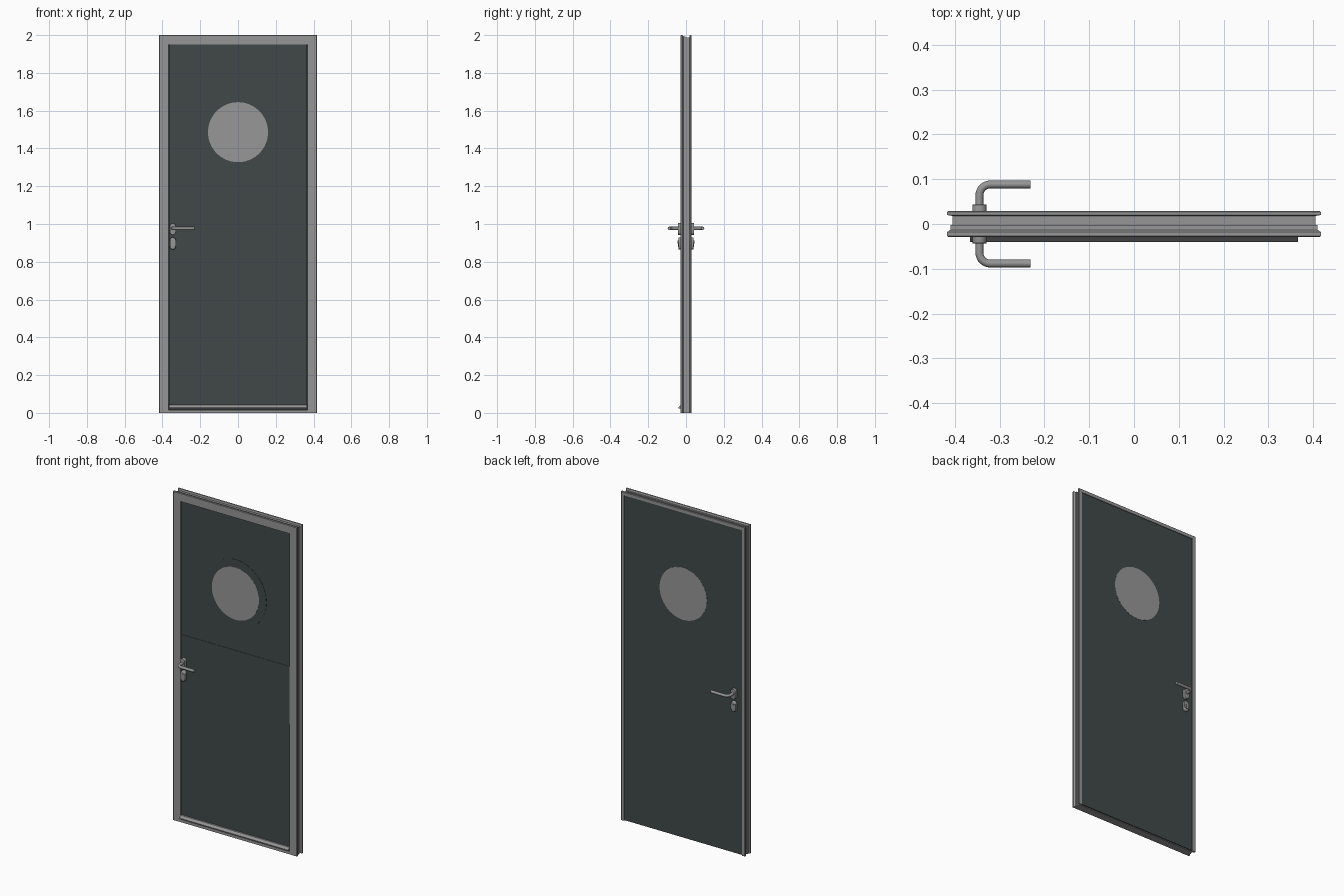
import bpy, bmesh, math

if "Cube" in bpy.data.objects:
    bpy.data.objects.remove(bpy.data.objects["Cube"])

W, H = 0.417, 2.0          # half width and height of the frame
HX, HZ = -0.345, 0.977     # lever handle axis
GZ = 1.486                 # porthole centre height


def material(name, rgb):
    m = bpy.data.materials.new(name)
    m.diffuse_color = (*rgb, 1)
    m.use_nodes = True
    m.node_tree.nodes["Principled BSDF"].inputs["Base Color"].default_value = m.diffuse_color
    return m


GREY = material("satin grey metal", (0.305, 0.305, 0.305))
DARK = material("anthracite panel", (0.053, 0.064, 0.065))
GLASS = material("grey glass", (0.31, 0.31, 0.31))


def finish(name, bm, mat, smooth=False):
    bmesh.ops.recalc_face_normals(bm, faces=bm.faces[:])
    me = bpy.data.meshes.new(name)
    bm.to_mesh(me)
    bm.free()
    me.materials.append(mat)
    ob = bpy.data.objects.new(name, me)
    bpy.context.collection.objects.link(ob)
    if smooth:
        bpy.ops.object.select_all(action='DESELECT')
        ob.select_set(True)
        bpy.context.view_layer.objects.active = ob
        bpy.ops.object.shade_smooth_by_angle(angle=math.radians(35))
    return ob


def box(name, x, y, z, mat):
    bm = bmesh.new()
    bmesh.ops.create_cube(bm, size=1)
    for v in bm.verts:
        v.co = [lo + (c + 0.5) * (hi - lo) for c, (lo, hi) in zip(v.co, (x, y, z))]
    return finish(name, bm, mat)


def extrude_y(name, outline, y0, y1, mat, dome=0.0):
    """Solid from an x-z outline between y0 and y1, with an optional rounded outer rim."""
    bm = bmesh.new()
    rings = [[bm.verts.new((x, y, z)) for x, z in outline] for y in (y0, y1)]
    n = len(outline)
    for i in range(n):
        j = (i + 1) % n
        bm.faces.new((rings[0][i], rings[0][j], rings[1][j], rings[1][i]))
    bm.faces.new(rings[0])
    top = bm.faces.new(rings[1])
    if dome:
        bmesh.ops.bevel(bm, geom=list(top.edges), offset=dome, segments=3,
                        profile=0.5, affect='EDGES')
    return finish(name, bm, mat, True)


def circle(cx, cz, r, n=64):
    return [(cx + r * math.cos(2 * math.pi * i / n),
             cz + r * math.sin(2 * math.pi * i / n)) for i in range(n)]


def stadium(cx, cz, r, half, n=12):
    """Upright oval: two half circles joined by straight sides."""
    pts = []
    for start, dz in ((0, half - r), (math.pi, r - half)):
        for i in range(n + 1):
            a = start + math.pi * i / n
            pts.append((cx + r * math.cos(a), cz + dz + r * math.sin(a)))
    return pts


# Door frame: channel profile (inset, y) swept round both jambs and the head
profile = [(0.000, -0.027), (0.002, -0.029), (0.050, -0.029), (0.050, -0.015),
           (0.021, -0.015), (0.021, 0.029), (0.002, 0.029), (0.000, 0.027),
           (0.000, 0.020), (0.012, 0.018), (0.012, -0.002), (0.007, -0.002),
           (0.007, -0.013), (0.000, -0.018)]
bm = bmesh.new()
loops = []
for corner in range(4):
    sx = -1 if corner < 2 else 1
    loops.append([bm.verts.new((sx * (W - u), y, H - u if corner in (1, 2) else 0))
                  for u, y in profile])
for a, b in zip(loops, loops[1:]):
    for i in range(len(profile)):
        j = (i + 1) % len(profile)
        bm.faces.new((a[i], a[j], b[j], b[i]))
bm.faces.new(loops[0])
bm.faces.new(loops[-1])
finish("door_frame", bm, GREY)

# Threshold between the jambs
box("threshold", (-0.405, 0.405), (-0.0285, 0.019), (0, 0.016), GREY)

# Door leaf: core, front infill and back skin
box("leaf_core", (-0.394, 0.394), (-0.014, 0.022), (0.018, 1.977), DARK)
box("leaf_front", (-0.3655, 0.3655), (-0.022, -0.010), (0.018, 1.949), DARK)
box("leaf_back", (-0.395, 0.395), (0.020, 0.026), (0.003, 1.978), DARK)

# Thin raised middle band and porthole ring on the front
box("middle_band", (-0.3655, 0.3655), (-0.0235, -0.021), (0.79, 1.14), DARK)
extrude_y("porthole_ring", circle(0, GZ, 0.207), -0.015, -0.0235, DARK)

# Porthole glass, flush on both sides
extrude_y("porthole_glass", circle(0, GZ, 0.159), -0.0242, 0.0268, GLASS)

# Drip bar across the foot of the front
drip = [(-0.021, 0.044), (-0.029, 0.042), (-0.040, 0.029), (-0.040, 0.024), (-0.021, 0.024)]
bm = bmesh.new()
ends = [[bm.verts.new((x, y, z)) for y, z in drip] for x in (-0.366, 0.366)]
for i in range(len(drip)):
    j = (i + 1) % len(drip)
    bm.faces.new((ends[0][i], ends[0][j], ends[1][j], ends[1][i]))
for e in ends:
    bm.faces.new(e)
finish("drip_bar", bm, GREY)


def lever(name, s):
    """Round bar: out from the door, a quarter bend, then along x."""
    R, out, bend, tip = 0.0088, 0.0882, 0.024, -0.231
    path = [(HX, s * 0.022)]
    for i in range(9):
        a = math.pi / 2 * i / 8
        path.append((HX + bend - bend * math.cos(a),
                     s * (out - bend + bend * math.sin(a))))
    path.append((tip, s * out))
    cu = bpy.data.curves.new(name, 'CURVE')
    cu.dimensions = '3D'
    cu.bevel_depth = R
    cu.bevel_resolution = 4
    cu.use_fill_caps = True
    sp = cu.splines.new('POLY')
    sp.points.add(len(path) - 1)
    for p, (x, y) in zip(sp.points, path):
        p.co = (x, y, HZ, 1)
    tmp = bpy.data.objects.new(name + "_path", cu)
    bpy.context.collection.objects.link(tmp)
    dg = bpy.context.evaluated_depsgraph_get()
    me = bpy.data.meshes.new_from_object(tmp.evaluated_get(dg))
    bpy.data.objects.remove(tmp)
    bm = bmesh.new()
    bm.from_mesh(me)
    bmesh.ops.remove_doubles(bm, verts=bm.verts[:], dist=1e-5)
    finish(name, bm, GREY, True)


# Handle sets on both sides: lever, rosette, lock escutcheon and key cylinder
for side, s in (("front", -1), ("back", 1)):
    f = s * 0.021
    lever(side + "_lever", s)
    extrude_y(side + "_rosette", stadium(HX, 0.973, 0.016, 0.031), f, s * 0.043, GREY, 0.002)
    extrude_y(side + "_lock_escutcheon", stadium(HX, 0.897, 0.016, 0.032), f, s * 0.041,
              GREY, 0.006)
    extrude_y(side + "_key_cylinder", circle(HX, 0.905, 0.008, 24), f, s * 0.044, GREY)
    box(side + "_cylinder_tail", (HX - 0.005, HX + 0.005),
        tuple(sorted((f, s * 0.0435))), (0.878, 0.903), GREY)
